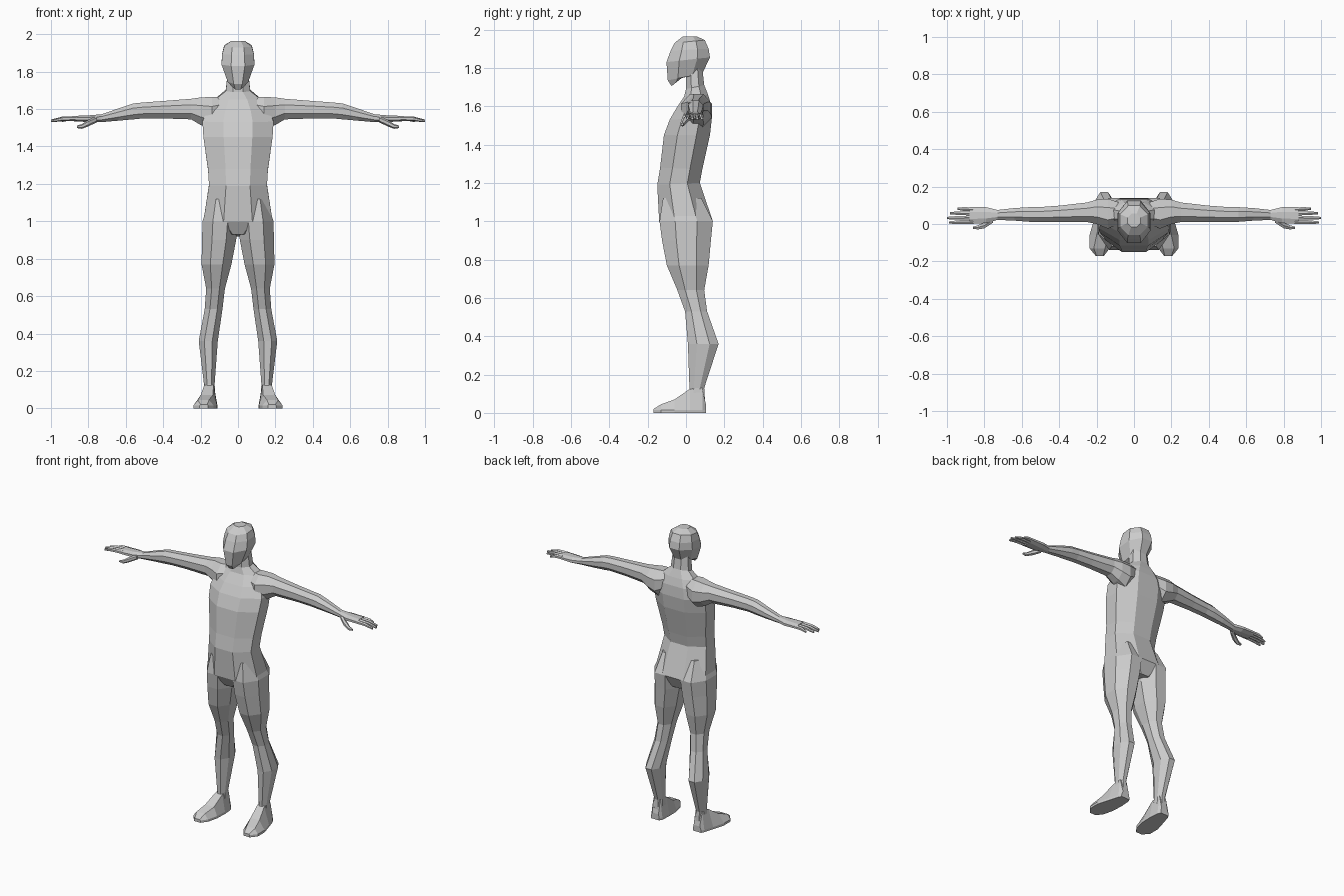
import bpy, bmesh, math
from mathutils import Vector


def oval(c, u, v, n=8):
    """Flat-sided ring filling the box spanned by half-axes u and v."""
    k = 1 / math.cos(math.pi / n)
    c, u, v = Vector(c), Vector(u), Vector(v)
    return [c + k * (u * math.cos(a) + v * math.sin(a))
            for a in (2 * math.pi * (i + 0.5) / n for i in range(n))]


def loft(name, rings, mirror=False):
    bm = bmesh.new()
    loops = [[bm.verts.new(p) for p in r] for r in rings]
    n = len(loops[0])
    for a, b in zip(loops, loops[1:]):
        for i in range(n):
            bm.faces.new((a[i], a[(i + 1) % n], b[(i + 1) % n], b[i]))
    bm.faces.new(loops[0])
    bm.faces.new(loops[-1])
    bmesh.ops.recalc_face_normals(bm, faces=bm.faces)
    me = bpy.data.meshes.new(name)
    bm.to_mesh(me)
    bm.free()
    ob = bpy.data.objects.new(name, me)
    bpy.context.collection.objects.link(ob)
    if mirror:
        ob.modifiers.new("Mirror", 'MIRROR')
    return ob


def slice_ring(x0, x1, yf, zf, yb, zb):
    """Ring across the body from a front point to a back point."""
    return oval(((x0 + x1) / 2, (yf + yb) / 2, (zf + zb) / 2),
                ((x1 - x0) / 2, 0, 0), (0, (yb - yf) / 2, (zb - zf) / 2))


def limb_ring(x, y0, y1, z0, z1, n=8):
    """Ring across an arm, at one x."""
    return oval((x, (y0 + y1) / 2, (z0 + z1) / 2),
                (0, (y1 - y0) / 2, 0), (0, 0, (z1 - z0) / 2), n)


# Torso and neck: half width, front y z, back y z
torso = [(.07, -.10, .93, .10, .92), (.185, -.14, 1.0, .14, 1.0),
         (.155, -.15, 1.19, .072, 1.20), (.16, -.135, 1.28, .085, 1.27),
         (.185, -.115, 1.45, .125, 1.45), (.19, -.085, 1.53, .135, 1.54),
         (.165, -.05, 1.59, .13, 1.61), (.12, -.01, 1.65, .115, 1.66),
         (.065, .0, 1.69, .095, 1.71), (.055, .0, 1.80, .085, 1.80)]
loft("torso", [slice_ring(-w, w, *r) for w, *r in torso])

# Head: tilted slices from jaw to crown
head = [(.035, -.075, 1.705, .0, 1.765), (.055, -.095, 1.735, .085, 1.77),
        (.088, -.102, 1.83, .125, 1.855), (.085, -.08, 1.89, .118, 1.90),
        (.074, -.06, 1.93, .098, 1.945), (.035, -.015, 1.965, .055, 1.965)]
loft("head", [slice_ring(-w, w, *r) for w, *r in head])

# Legs: inner x, outer x, front y, back y, z
leg = [(.04, .15, -.12, .08, 1.12), (.0, .19, -.138, .14, 1.0),
       (.01, .192, -.125, .13, .90), (.035, .195, -.10, .118, .77),
       (.07, .17, -.045, .095, .64), (.083, .178, -.005, .11, .53),
       (.108, .21, .01, .17, .36), (.125, .182, .018, .095, .13),
       (.12, .185, .01, .10, .05)]
loft("leg", [slice_ring(a, b, f, z, r, z) for a, b, f, r, z in leg], True)

# Feet: y, inner x, outer x, inner top x, outer top x, top z
foot = [(.105, .125, .185, .13, .175, .04), (.085, .115, .195, .13, .18, .13),
        (.02, .11, .215, .13, .18, .125), (-.06, .113, .238, .135, .20, .07),
        (-.13, .13, .238, .155, .215, .045), (-.17, .16, .205, .165, .20, .02)]
loft("foot", [[Vector((a, y, 0)), Vector((b, y, 0)), Vector((b, y, .015)),
               Vector((d, y, z)), Vector((c, y, z)), Vector((a, y, .015))]
              for y, a, b, c, d, z in foot], True)

# Arms with palms: x, y range, z range
arm = [(.08, .0, .115, 1.53, 1.665), (.14, -.025, .135, 1.49, 1.665),
       (.20, .0, .13, 1.515, 1.662), (.25, .01, .115, 1.545, 1.655),
       (.40, .012, .098, 1.55, 1.643), (.51, .01, .09, 1.55, 1.635),
       (.56, .012, .09, 1.545, 1.63), (.64, .018, .085, 1.538, 1.603),
       (.73, .022, .075, 1.53, 1.572), (.79, .005, .09, 1.53, 1.567),
       (.88, .0, .09, 1.535, 1.563)]
loft("arm", [limb_ring(*r) for r in arm], True)

# Fingers: root y, tip x, tip y
for i, (y0, tx, ty) in enumerate([(.012, .99, .008), (.034, 1.0, .032),
                                  (.057, .985, .058), (.078, .945, .082)]):
    path = [(.86, y0, 1.55, .011), ((.88 + tx) / 2, (y0 + ty) / 2, 1.548, .01),
            (tx, ty, 1.537, .006)]
    loft(f"finger_{i + 1}", [limb_ring(x, y - r, y + r, z - r, z + r, 6)
                             for x, y, z, r in path], True)

# Thumb
thumb = [(.755, .02, 1.545, .014), (.80, -.008, 1.525, .015),
         (.835, -.018, 1.507, .011), (.86, -.02, 1.505, .006)]
loft("thumb", [limb_ring(x, y - r, y + r, z - r, z + r, 6)
               for x, y, z, r in thumb], True)
